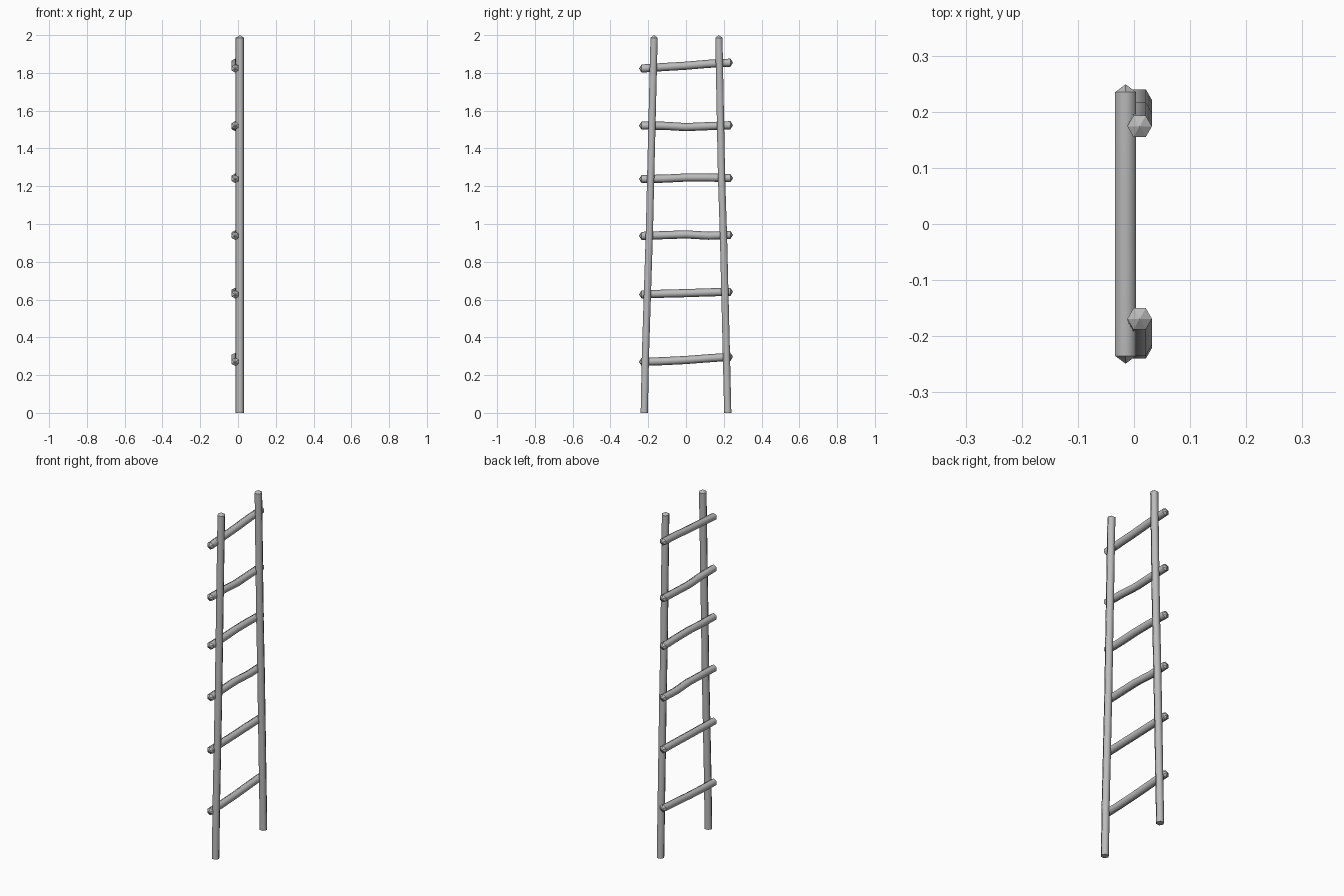
import bpy, bmesh, math
from mathutils import Vector

cube = bpy.data.objects.get("Cube")
if cube:
    bpy.data.objects.remove(cube)

GREY = (0.5, 0.5, 0.5, 1)
mat = bpy.data.materials.new("weathered_grey")
mat.use_nodes = True
mat.diffuse_color = GREY
mat.node_tree.nodes["Principled BSDF"].inputs["Base Color"].default_value = GREY

SIDES = 6
TIP = 0.014


def pole(name, path, radius, u, v, start_tip, end_tip):
    """Six-sided bent pole: rings in the u, v plane, corners on +-u."""
    bm = bmesh.new()
    path = [Vector(p) for p in path]
    u, v = Vector(u), Vector(v)
    axis = u.cross(v)
    rings = []
    for p in path:
        ring = []
        for i in range(SIDES):
            a = math.tau * i / SIDES
            ring.append(bm.verts.new(p + radius * (u * math.cos(a) + v * math.sin(a))))
        rings.append(ring)

    # Smooth shaft
    for low, high in zip(rings, rings[1:]):
        for i in range(SIDES):
            j = (i + 1) % SIDES
            bm.faces.new((low[i], low[j], high[j], high[i])).smooth = True

    # Flat or pointed ends
    for ring, p, direction, pointed in ((rings[0], path[0], -axis, start_tip),
                                        (rings[-1], path[-1], axis, end_tip)):
        if pointed:
            apex = bm.verts.new(p + direction * TIP)
            for i in range(SIDES):
                bm.faces.new((ring[i], ring[(i + 1) % SIDES], apex))
        else:
            bm.faces.new(ring)
        for i in range(SIDES):
            bm.edges.get((ring[i], ring[(i + 1) % SIDES])).smooth = False

    bmesh.ops.recalc_face_normals(bm, faces=bm.faces)
    mesh = bpy.data.meshes.new(name)
    bm.to_mesh(mesh)
    bm.free()
    mesh.materials.append(mat)
    obj = bpy.data.objects.new(name, mesh)
    bpy.context.collection.objects.link(obj)
    return obj


# Two upright rails leaning toward each other, as (y, z) points
RAILS = {
    "front_rail": [(-0.221, 0), (-0.215, 0.3), (-0.194, 0.95), (-0.187, 1.25), (-0.169, 1.986)],
    "back_rail": [(0.221, 0), (0.214, 0.3), (0.198, 0.95), (0.188, 1.25), (0.174, 1.986)],
}
for name, points in RAILS.items():
    pole(name, [(0.01, y, z) for y, z in points], 0.022,
         (1, 0, 0), (0, 1, 0), False, True)

# Six slightly crooked rungs, as heights at evenly spaced points along y
RUNGS = [
    (0.27, 0.274, 0.28, 0.289, 0.297),
    (0.627, 0.631, 0.634, 0.638, 0.641),
    (0.937, 0.941, 0.945, 0.938, 0.942),
    (1.238, 1.24, 1.246, 1.246, 1.243),
    (1.521, 1.52, 1.513, 1.518, 1.523),
    (1.823, 1.831, 1.838, 1.848, 1.854),
]
HALF = 0.235
for n, heights in enumerate(RUNGS, 1):
    step = 2 * HALF / (len(heights) - 1)
    pole(f"rung_{n}", [(-0.015, -HALF + i * step, z) for i, z in enumerate(heights)],
         0.0215, (0, 0, 1), (1, 0, 0), True, True)
